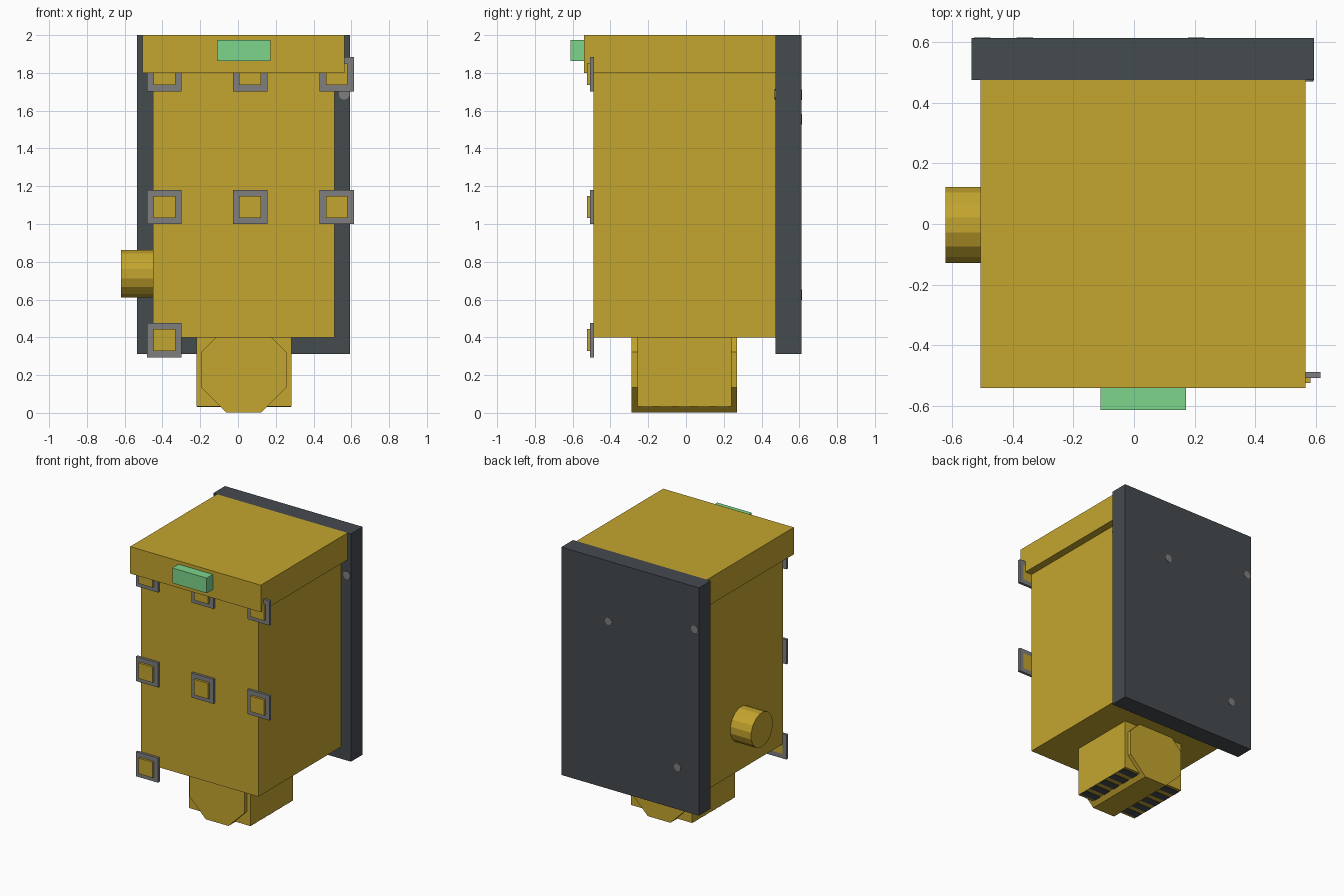
import bpy, bmesh, math
from mathutils import Matrix

cube = bpy.data.objects.get("Cube")
if cube:
    bpy.data.objects.remove(cube, do_unlink=True)


def material(name, rgb):
    m = bpy.data.materials.new(name)
    m.use_nodes = True
    m.diffuse_color = (*rgb, 1)
    m.node_tree.nodes["Principled BSDF"].inputs["Base Color"].default_value = (*rgb, 1)
    return m


yellow = material("mustard yellow", (0.55, 0.375, 0.028))
dark = material("charcoal", (0.06, 0.069, 0.078))
grey = material("mid grey", (0.21, 0.21, 0.21))
green = material("lamp green", (0.2, 0.66, 0.26))


def finish(name, bm, mat):
    bmesh.ops.recalc_face_normals(bm, faces=bm.faces[:])
    mesh = bpy.data.meshes.new(name)
    bm.to_mesh(mesh)
    bm.free()
    mesh.materials.append(mat)
    ob = bpy.data.objects.new(name, mesh)
    bpy.context.scene.collection.objects.link(ob)
    return ob


def box(name, mat, xs, ys, zs):
    bm = bmesh.new()
    size = [b - a for a, b in (xs, ys, zs)]
    mid = [(a + b) / 2 for a, b in (xs, ys, zs)]
    bmesh.ops.create_cube(bm, size=1, matrix=Matrix.Translation(mid) @ Matrix.Diagonal((*size, 1)))
    return finish(name, bm, mat)


def cylinder(name, mat, centre, radius, depth, axis, sides=16):
    bm = bmesh.new()
    turn = Matrix.Rotation(math.pi / 2, 4, axis) @ Matrix.Rotation(math.pi / sides, 4, "Z")
    bmesh.ops.create_cone(bm, cap_ends=True, segments=sides, radius1=radius, radius2=radius,
                          depth=depth, matrix=Matrix.Translation(centre) @ turn)
    return finish(name, bm, mat)


# Main housing, lid, back panel and lamp
box("housing", yellow, (-0.45, 0.51), (-0.49, 0.475), (0.4, 1.8))
box("lid", yellow, (-0.505, 0.565), (-0.54, 0.475), (1.8, 2))
box("back_panel", dark, (-0.535, 0.593), (0.475, 0.612), (0.313, 2))
box("lamp", green, (-0.11, 0.172), (-0.612, -0.54), (1.863, 1.975))

# Side knob
cylinder("side_knob", yellow, (-0.53, -0.003, 0.737), 0.128, 0.18, "Y")

# Front buttons: grey frame plate with a yellow pad
columns = {"right": -0.39, "middle": 0.064, "left": 0.523}
rows = {"lower": 0.385, "centre": 1.09, "upper": 1.793}
for row, z in rows.items():
    for col, x in columns.items():
        if row == "lower" and col != "right":
            continue
        tag = f"{row}_{col}"
        for part, mat, half, front in (("frame", grey, 0.091, -0.508), ("pad", yellow, 0.058, -0.524)):
            box(f"button_{part}_{tag}", mat, (x - half, x + half), (front, -0.488),
                (z - half, z + half))

# Screws on the back panel
for i, (x, z) in enumerate(((0.205, 1.555), (-0.5, 1.685), (-0.36, 0.625))):
    cylinder(f"back_screw_{i}", grey, (x, 0.61, z), 0.028, 0.01, "X")
cylinder("front_screw", grey, (0.562, 0.474, 1.687), 0.029, 0.01, "X")

# Chute box with an octagonal duct running through it
box("chute_box", yellow, (-0.22, 0.282), (-0.258, 0.242), (0.033, 0.4))
bm = bmesh.new()
half_profile = [(0.093, 0.003), (0.225, 0.135), (0.225, 0.322), (0.147, 0.4)]
profile = half_profile + [(-x, z) for x, z in reversed(half_profile)]
face = bm.faces.new([bm.verts.new((0.031 + x, -0.288, z)) for x, z in profile])
out = bmesh.ops.extrude_face_region(bm, geom=[face], use_keep_orig=True)
moved = [v for v in out["geom"] if isinstance(v, bmesh.types.BMVert)]
bmesh.ops.translate(bm, verts=moved, vec=(0, 0.558, 0))
finish("chute_duct", bm, yellow)

# Dark slats on the underside of the chute box
for i in range(5):
    y = -0.208 + i * 0.1
    box(f"chute_slat_{i}", dark, (-0.218, 0.28), (y - 0.03, y + 0.03), (0.03, 0.036))
